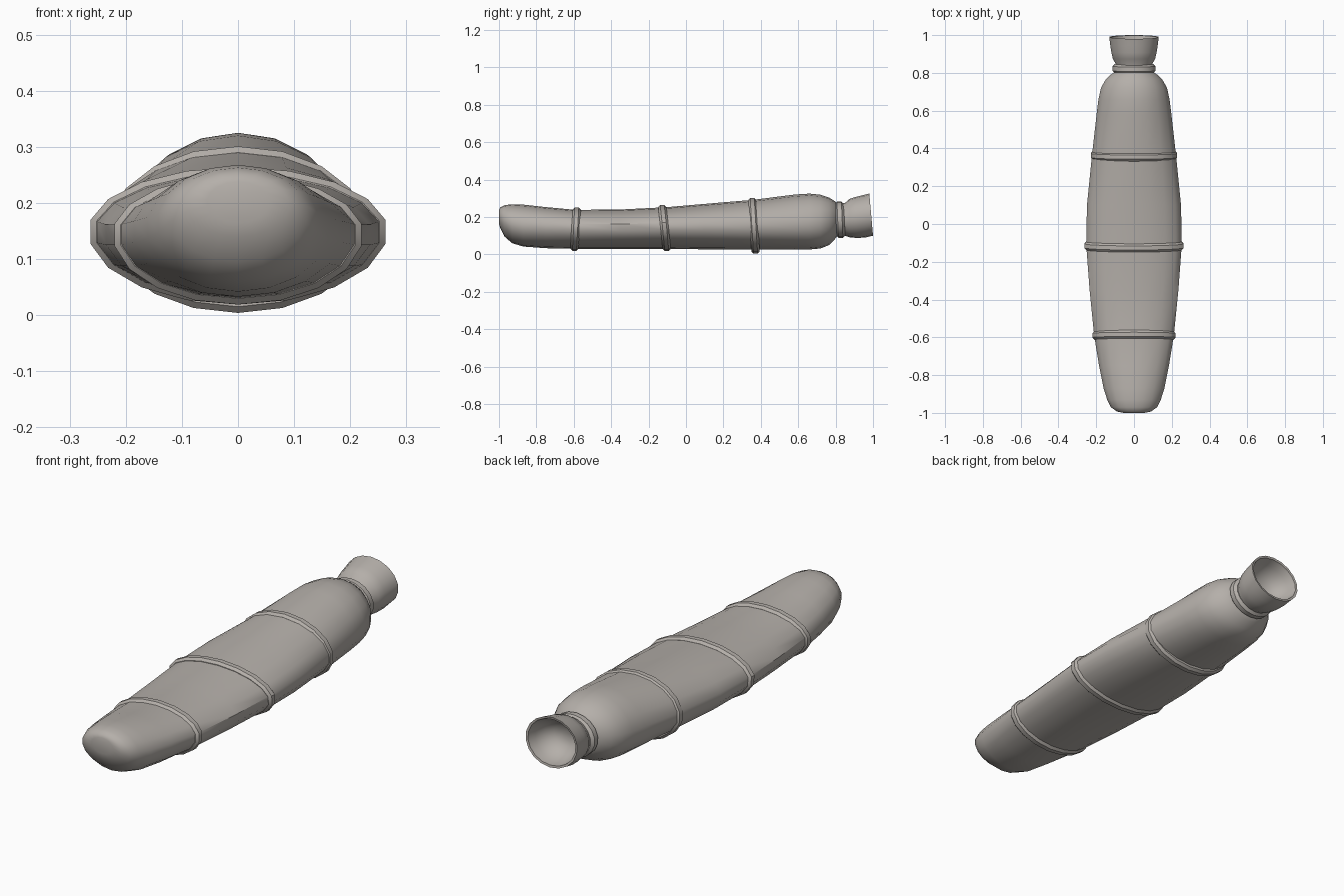
import bpy, bmesh, math

if "Cube" in bpy.data.objects:
    bpy.data.objects.remove(bpy.data.objects["Cube"])

SIDES = 18
mat = bpy.data.materials.new("warm grey")
mat.diffuse_color = (0.46, 0.43, 0.40, 1)
mat.use_nodes = True
mat.node_tree.nodes["Principled BSDF"].inputs["Base Color"].default_value = mat.diffuse_color


def finish(name, bm):
    bmesh.ops.recalc_face_normals(bm, faces=bm.faces)
    me = bpy.data.meshes.new(name)
    bm.to_mesh(me)
    bm.free()
    ob = bpy.data.objects.new(name, me)
    bpy.context.collection.objects.link(ob)
    me.materials.append(mat)
    bpy.ops.object.select_all(action='DESELECT')
    ob.select_set(True)
    bpy.context.view_layer.objects.active = ob
    bpy.ops.object.shade_smooth_by_angle(angle=math.radians(40))
    return ob


def section(y, w, zb, zt, zm=None, lean=0.0):
    """Egg-shaped ring; lean shifts the top along y."""
    zm = (zb + zt) / 2 if zm is None else zm
    pts = []
    for i in range(SIDES):
        a = 2 * math.pi * i / SIDES
        s, c = math.sin(a), math.cos(a)
        z = zm + c * ((zt - zm) if c > 0 else (zm - zb))
        pts.append((w / math.cos(math.pi / SIDES) * s, y + lean * c, z))
    return pts


def loft(name, sections, caps=(False, False), loop=False):
    bm = bmesh.new()
    rings = [[bm.verts.new(p) for p in s] for s in sections]
    pairs = list(zip(rings, rings[1:]))
    if loop:
        pairs.append((rings[-1], rings[0]))
    for r, q in pairs:
        for i in range(SIDES):
            j = (i + 1) % SIDES
            bm.faces.new((r[i], r[j], q[j], q[i]))
    if caps[0]:
        bm.faces.new(rings[0])
    if caps[1]:
        bm.faces.new(rings[-1])
    return finish(name, bm)


def band(name, y, w, zb, zt, zm, lean, half=0.022, depth=0.022):
    """Rounded cord following the body's cross-section."""
    prof = [(-1, 1), (-1, 0.5), (-.5, 0), (.5, 0), (1, 0.5), (1, 1)]
    secs = [section(y + u * half, w - d * depth, zb + d * depth, zt - d * depth, zm, lean)
            for u, d in prof]
    loft(name, secs, loop=True)


# main padded body: y, half width, bottom, top, widest height
body = [(-1.0, .055, .165, .238, .20), (-.993, .09, .14, .252, .195), (-.97, .122, .095, .263, .18),
        (-.93, .142, .06, .268, .165), (-.87, .161, .042, .266, .155), (-.75, .185, .033, .253, .15),
        (-.59, .211, .03, .238, .145), (-.35, .235, .03, .24, .145), (-.11, .253, .03, .252, .15),
        (.1, .249, .027, .27, .15), (.36, .223, .026, .292, .15), (.58, .198, .025, .32, .155),
        (.66, .188, .026, .325, .16), (.72, .175, .032, .319, .165), (.765, .15, .05, .304, .175),
        (.795, .118, .08, .285, .18), (.81, .09, .10, .27, .185)]
loft("padded_body", [section(*s) for s in body], (True, True))

# three straps around the body
band("front_strap", -.59, .22, .019, .25, .145, .006)
band("middle_strap", -.115, .263, .019, .264, .15, -.012)
band("rear_strap", .363, .228, .004, .301, .15, -.009)

# neck tie
band("neck_tie", .823, .113, .088, .282, .185, -.004, half=.024, depth=.025)

# open flared mouth with a rounded hollow
mouth = [(.80, .09, .105, .27), (.85, .098, .1, .275), (.875, .112, .091, .296),
         (.91, .12, .088, .307), (.95, .126, .09, .316), (.99, .131, .10, .325),
         (.988, .121, .11, .315), (.95, .11, .11, .30), (.91, .09, .128, .28),
         (.885, .06, .155, .25), (.875, .025, .185, .22)]
leans = [0, 0, -.002, -.004, -.007, -.01, -.01, -.007, -.004, 0, 0]
loft("flared_mouth", [section(*m, None, l) for m, l in zip(mouth, leans)], (True, True))
